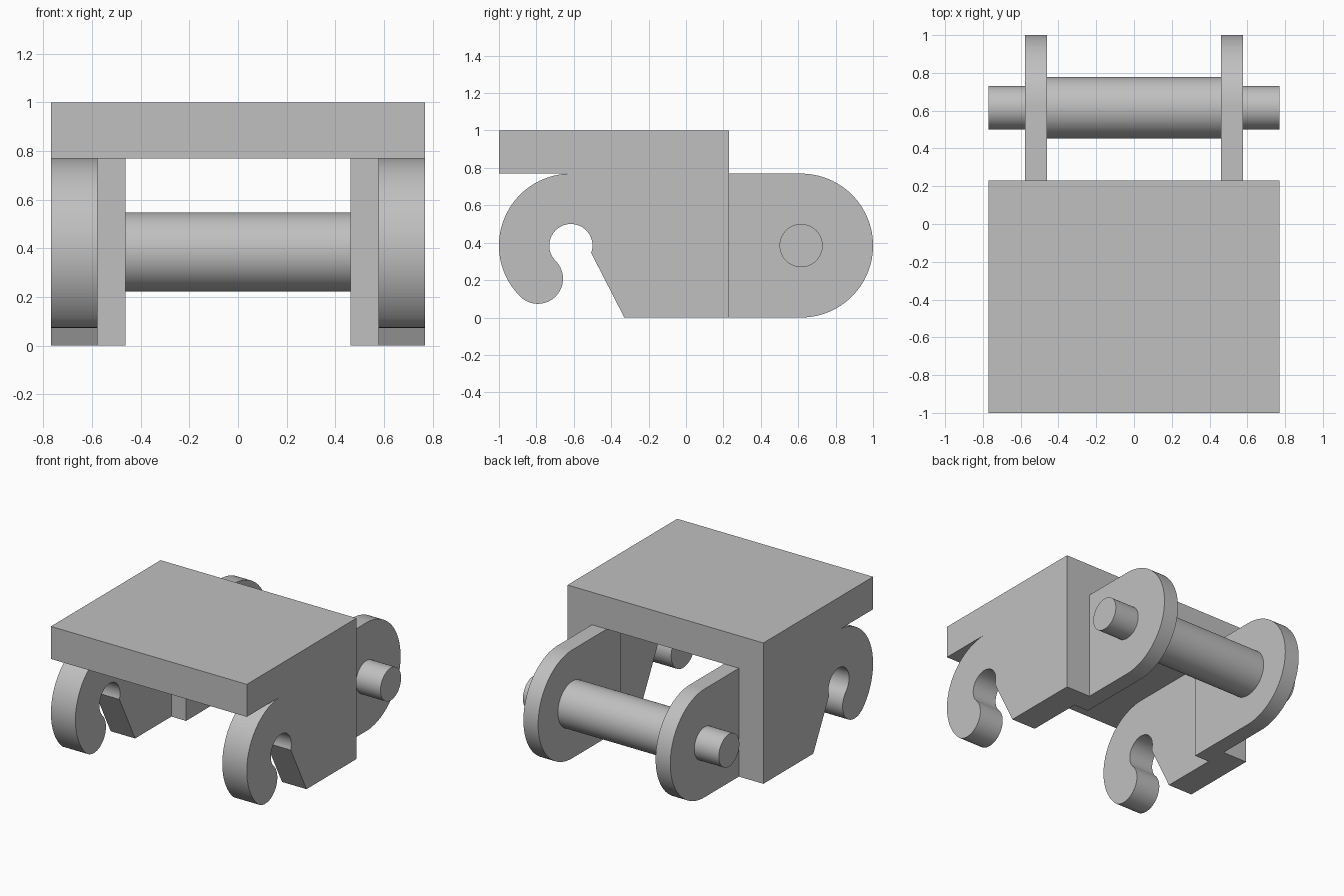
import bpy, bmesh
from math import radians, cos, sin

if "Cube" in bpy.data.objects:
    bpy.data.objects.remove(bpy.data.objects["Cube"])

U = 1 / 13                      # design unit
HALF = 10 * U                   # half width of the bracket
CHEEK_IN, LUG_IN = 7.5 * U, 6 * U
R, SLAB_Z = 5 * U, 10 * U
BACK = 3 * U

grey = bpy.data.materials.new("light grey")
grey.diffuse_color = (0.527, 0.527, 0.527, 1)
grey.use_nodes = True
grey.node_tree.nodes["Principled BSDF"].inputs["Base Color"].default_value = grey.diffuse_color


def arc(cy, cz, r, a0, a1, n):
    """Points of an arc in the YZ plane, angles in degrees."""
    return [(cy + r * cos(radians(a0 + (a1 - a0) * i / n)),
             cz + r * sin(radians(a0 + (a1 - a0) * i / n))) for i in range(n + 1)]


def extrude_x(name, profile, x0, x1):
    """Extrude a closed YZ profile from x0 to x1."""
    bm = bmesh.new()
    face = bm.faces.new([bm.verts.new((x0, y, z)) for y, z in profile])
    ext = bmesh.ops.extrude_face_region(bm, geom=[face])
    verts = [v for v in ext["geom"] if isinstance(v, bmesh.types.BMVert)]
    bmesh.ops.translate(bm, vec=(x1 - x0, 0, 0), verts=verts)
    bmesh.ops.recalc_face_normals(bm, faces=bm.faces)
    mesh = bpy.data.meshes.new(name)
    bm.to_mesh(mesh)
    bm.free()
    mesh.shade_smooth()
    mesh.set_sharp_from_angle(angle=radians(30))
    mesh.materials.append(grey)
    obj = bpy.data.objects.new(name, mesh)
    bpy.context.collection.objects.link(obj)
    return obj


def both_sides(name, profile, x0, x1):
    extrude_x(name + "_right", profile, x0, x1)
    extrude_x(name + "_left", profile, -x1, -x0)


# Top slab
extrude_x("top_slab", [(-1, SLAB_Z), (BACK, SLAB_Z), (BACK, 1), (-1, 1)], -HALF, HALF)

# Side cheeks with the open hook: outer curve, round tip, pin seat, slanted mouth
HY, HZ = -8 * U, R
SEAT = 1.5 * U
TIP_R = (R - SEAT) / 2
TIP_D = (R + SEAT) / 2 * cos(radians(45))
cheek = arc(HY, HZ, R, 90, 225, 48)
cheek += arc(HY - TIP_D, HZ - TIP_D, TIP_R, 225, 405, 40)[1:]
cheek += arc(HY, HZ, SEAT, 225, -20, 48)[1:]
cheek += [(-0.33, 0), (BACK, 0), (BACK, SLAB_Z)]
both_sides("hook_cheek", cheek, CHEEK_IN, HALF)

# Rear lugs with rounded ends, set inside the cheeks
PY, PZ = 8 * U, R
lug = [(U, SLAB_Z), (U, 0)] + arc(PY, PZ, R, -90, 90, 64)
both_sides("rear_lug", lug, LUG_IN, CHEEK_IN)

# Pivot barrel between the lugs and stub pins outside them
extrude_x("pivot_barrel", arc(PY, PZ, 0.163, 0, 360, 64)[:-1], -LUG_IN, LUG_IN)
both_sides("stub_pin", arc(PY, PZ, SEAT, 0, 360, 64)[:-1], CHEEK_IN, HALF)
